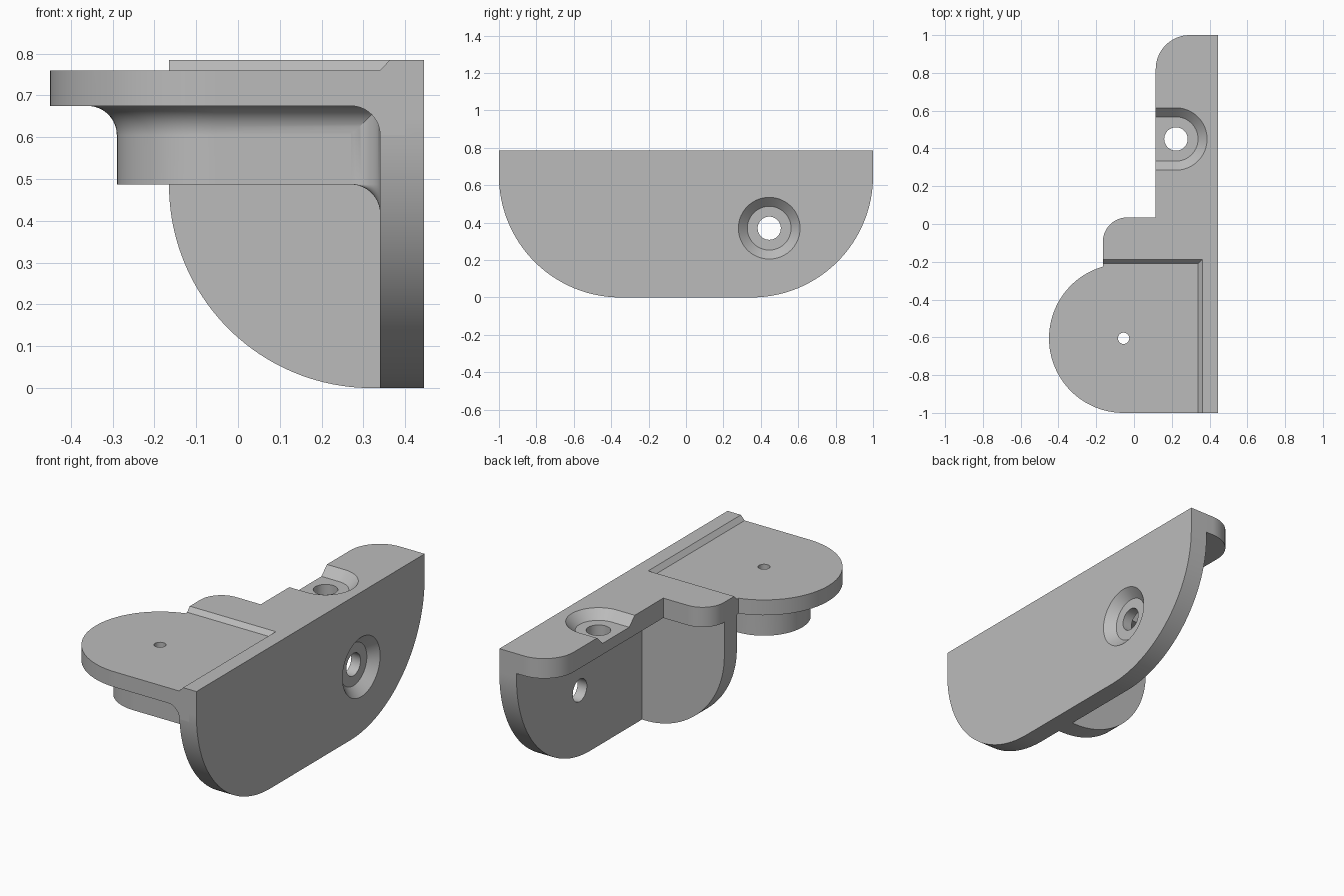
import bpy, bmesh
from math import sin, cos, pi, radians

cube = bpy.data.objects.get("Cube")
if cube:
    bpy.data.objects.remove(cube, do_unlink=True)

GREY = (0.5, 0.5, 0.5, 1)
mat = bpy.data.materials.new("plain_grey")
mat.use_nodes = True
mat.diffuse_color = GREY
mat.node_tree.nodes["Principled BSDF"].inputs["Base Color"].default_value = GREY


def arc(cx, cy, r, start, end, n=24):
    """Points along an arc, angles in degrees."""
    angles = [radians(start + (end - start) * i / n) for i in range(n + 1)]
    return [(cx + r * cos(a), cy + r * sin(a)) for a in angles]


def place(p, axis, h):
    """Lift a 2D point to 3D at height h on the named axis."""
    u, v = p
    return {"x": (h, u, v), "y": (u, h, v), "z": (u, v, h)}[axis]


def loft(name, axis, sections):
    """Closed solid through (height, outline) sections of equal point count."""
    bm = bmesh.new()
    rings = [[bm.verts.new(place(p, axis, h)) for p in pts] for h, pts in sections]
    for a, b in zip(rings, rings[1:]):
        for i in range(len(a)):
            j = (i + 1) % len(a)
            bm.faces.new((a[i], a[j], b[j], b[i]))
    bm.faces.new(rings[0])
    bm.faces.new(rings[-1])
    bmesh.ops.recalc_face_normals(bm, faces=bm.faces)
    mesh = bpy.data.meshes.new(name)
    bm.to_mesh(mesh)
    bm.free()
    mesh.materials.append(mat)
    ob = bpy.data.objects.new(name, mesh)
    bpy.context.collection.objects.link(ob)
    return ob


def prism(name, axis, lo, hi, pts):
    return loft(name, axis, [(lo, pts), (hi, pts)])


def combine(target, other, operation):
    """Apply a boolean, then remove the helper."""
    other.hide_render = True
    bpy.ops.object.select_all(action="DESELECT")
    bpy.context.view_layer.objects.active = target
    target.select_set(True)
    mod = target.modifiers.new("combine", "BOOLEAN")
    mod.operation, mod.solver, mod.object = operation, "EXACT", other
    bpy.ops.object.modifier_apply(modifier=mod.name)
    bpy.data.objects.remove(other, do_unlink=True)


# Main dimensions
OUT, IN, TOP, UNDER, SHELF = 0.445, 0.34, 0.785, 0.675, 0.76
BURIED = 0.40                      # depth to which parts sink into the wall
CX, CY, FIL = -0.055, -0.605, 0.07  # boss centre and fillet radius

# Upright wall with large rounded lower corners
R = 0.65
bracket = prism("bracket", "x", IN, OUT,
                [(1, TOP), (-1, TOP)] + arc(R - 1, R, R, 180, 270, 40)
                + arc(1 - R, R, R, 270, 360, 40))

# Top flange, stepped and rounded in plan
flange = prism("flange", "z", UNDER, TOP,
               [(BURIED, -0.3), (-0.165, -0.3)]
               + arc(-0.035, -0.095, 0.13, 180, 90)
               + [(0.115, 0.035)] + arc(0.295, 0.82, 0.18, 180, 90) + [(BURIED, 1)])
combine(bracket, flange, "UNION")

# Round-ended shelf
shelf = prism("shelf", "z", UNDER, SHELF,
              [(BURIED, -1)] + arc(CX, CY, 0.395, 270, 90, 64) + [(BURIED, -0.21)])
combine(bracket, shelf, "UNION")

# Gusset web with a quarter-round edge
web = prism("web", "y", -0.21, -0.10,
            [(BURIED, 0.7), (-0.165, 0.7)] + arc(0.32, 0.485, 0.485, 180, 270, 40)
            + [(BURIED, 0)])
combine(bracket, web, "UNION")

# Fillet between shelf and wall
fillet = prism("shelf_fillet", "y", -1, -0.2,
               arc(IN - FIL, UNDER - FIL, FIL, 0, 90, 16)
               + [(IN - FIL, 0.7), (BURIED, 0.7), (BURIED, UNDER - FIL)])
combine(bracket, fillet, "UNION")


# Boss below the shelf, flaring into it
def boss_plan(d):
    r = 0.235 + d
    return [(BURIED, CY - r)] + arc(CX, CY, r, 270, 90, 48) + [(BURIED, CY + r)]


flare = [radians(90 * i / 16) for i in range(17)]
sections = [(0.487, boss_plan(0))]
sections += [(UNDER - FIL + FIL * sin(t), boss_plan(FIL * (1 - cos(t)))) for t in flare]
sections += [(0.7, boss_plan(FIL))]
combine(bracket, loft("boss", "z", sections), "UNION")


# Flared root joining the boss to the wall
def root_outline(d):
    lo, hi = CY - 0.235, CY + 0.235
    d = max(d, 0.0005)
    return ([(hi, 0.7), (hi + d, 0.7)] + arc(hi, 0.487, d, 0, -90, 8)
            + arc(lo, 0.487, d, 270, 180, 8) + [(lo - d, 0.7), (lo, 0.7)])


sections = [(IN - FIL + FIL * sin(t), root_outline(FIL * (1 - cos(t)))) for t in flare]
sections += [(BURIED, root_outline(FIL))]
combine(bracket, loft("boss_root", "x", sections), "UNION")


# Recess above the shelf with sloped sides
def recess_plan(d):
    return [(-1, -1.5), (IN + d, -1.5), (IN + d, -0.21 + d), (-1, -0.21 + d)]


combine(bracket, loft("recess", "z", [(SHELF, recess_plan(0)), (SHELF + 0.05, recess_plan(0.046))]),
        "DIFFERENCE")

# Wall countersink and screw hole
sink = loft("wall_countersink", "x",
            [(OUT - 0.048, arc(0.445, 0.37, 0.117, 0, 354, 59)),
             (OUT + 0.01, arc(0.445, 0.37, 0.175, 0, 354, 59))])
combine(bracket, sink, "DIFFERENCE")
combine(bracket, prism("wall_hole", "x", 0.2, 0.6, arc(0.445, 0.37, 0.062, 0, 351, 39)),
        "DIFFERENCE")


# Flange countersink, open to the inner edge, and its screw hole
def slot(r):
    return [(0, 0.45 - r)] + arc(0.222, 0.45, r, -90, 90, 40) + [(0, 0.45 + r)]


combine(bracket, loft("flange_countersink", "z",
                      [(TOP - 0.048, slot(0.117)), (TOP + 0.01, slot(0.175))]), "DIFFERENCE")
combine(bracket, prism("flange_hole", "z", 0.6, 0.9, arc(0.222, 0.45, 0.062, 0, 351, 39)),
        "DIFFERENCE")

# Small pin hole through shelf and boss
combine(bracket, prism("pin_hole", "z", 0.4, 0.9, arc(CX, CY, 0.03, 0, 345, 23)), "DIFFERENCE")

# Smooth curves, crisp edges
bpy.ops.object.shade_smooth_by_angle(angle=radians(25))
weighted = bracket.modifiers.new("weighted_normals", "WEIGHTED_NORMAL")
weighted.keep_sharp = True
